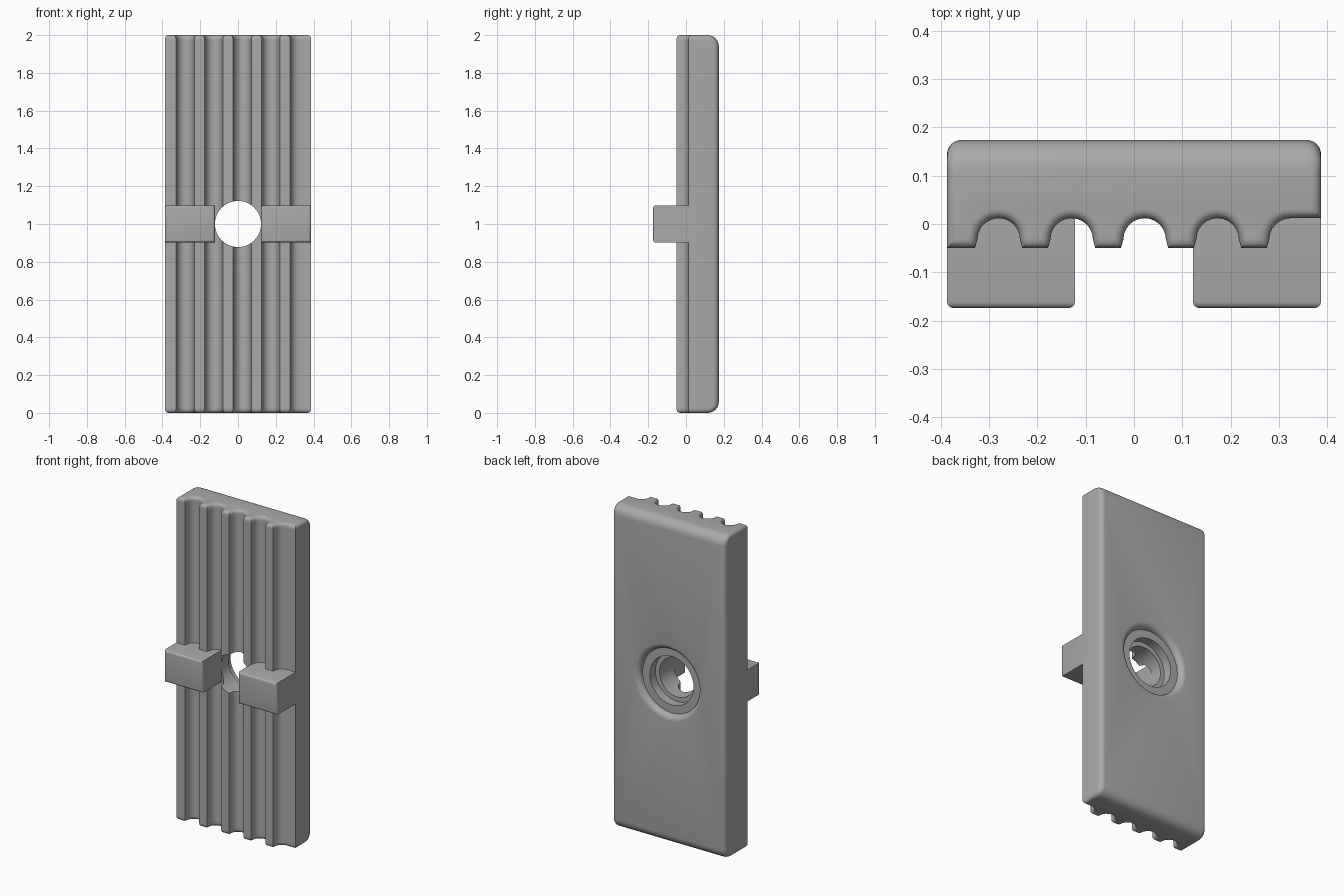
import bpy, bmesh
from math import sin, cos, pi, sqrt, radians
from mathutils import Vector

cube = bpy.data.objects.get("Cube")
if cube:
    bpy.data.objects.remove(cube, do_unlink=True)

W, BACK, FRONT, FLOOR = 0.387, 0.174, -0.05, 0.012
PITCH, GROOVE_R, HEIGHT = 0.151, 0.044, 2.0

grey = bpy.data.materials.new("Plain grey")
grey.use_nodes = True
colour = (0.4, 0.4, 0.4, 1)
grey.diffuse_color = colour
grey.node_tree.nodes["Principled BSDF"].inputs["Base Color"].default_value = colour


def make_object(name, bm):
    bmesh.ops.recalc_face_normals(bm, faces=bm.faces)
    mesh = bpy.data.meshes.new(name)
    bm.to_mesh(mesh)
    bm.free()
    mesh.materials.append(grey)
    obj = bpy.data.objects.new(name, mesh)
    bpy.context.collection.objects.link(obj)
    return obj


def smooth(obj):
    bpy.ops.object.select_all(action='DESELECT')
    obj.select_set(True)
    bpy.context.view_layer.objects.active = obj
    bpy.ops.object.shade_smooth_by_angle(angle=radians(35))


def loft(rings, closed=False):
    """Skin a list of equal point loops; cap the ends unless closed."""
    bm = bmesh.new()
    loops = [[bm.verts.new(p) for p in ring] for ring in rings]
    n = len(loops[0])
    pairs = list(zip(loops, loops[1:]))
    if closed:
        pairs.append((loops[-1], loops[0]))
    for a, b in pairs:
        for i in range(n):
            j = (i + 1) % n
            bm.faces.new((a[i], a[j], b[j], b[i]))
    if not closed:
        bm.faces.new(loops[0])
        bm.faces.new(loops[-1])
    return bm


# Plate cross-section, counter-clockwise: ridged front, rounded back corners
outline = [Vector((-W, FRONT))]
for g in range(5):
    c = -0.28 + g * PITCH
    last = g == 4
    outline.append(Vector((c - 0.049, FRONT)))
    for k in range(7 if last else 13):
        a = pi - pi * k / 12
        outline.append(Vector((c + GROOVE_R * cos(a),
                               FLOOR - GROOVE_R + GROOVE_R * sin(a))))
    if not last:
        outline.append(Vector((c + 0.049, FRONT)))
outline.append(Vector((W, FLOOR)))
CORNER = 0.03
for side, start in ((1, 0), (-1, pi / 2)):
    for k in range(7):
        a = start + pi / 2 * k / 6
        outline.append(Vector((side * (W - CORNER) + CORNER * cos(a),
                               BACK - CORNER + CORNER * sin(a))))


def edge_normal(p, q):
    d = (q - p).normalized()
    return Vector((d.y, -d.x))


normals = []
for i, p in enumerate(outline):
    n1 = edge_normal(outline[i - 1], p)
    n2 = edge_normal(p, outline[(i + 1) % len(outline)])
    normals.append((n1 + n2) / (1 + n1.dot(n2)))


def inset(radius, depth):
    return radius - sqrt(radius ** 2 - (radius - depth) ** 2) if depth < radius else 0


def layer(z):
    depth = min(z, HEIGHT - z)
    small, large = inset(0.02, depth), inset(0.06, depth)
    ring = []
    for p, n in zip(outline, normals):
        y = p.y - (large if p.y > 0.1 else n.y * small)
        ring.append((p.x - n.x * small, y, z))
    return ring


depths = [0, 0.001, 0.004, 0.008, 0.013, 0.02, 0.03, 0.044, 0.06]
levels = depths + [HEIGHT - d for d in reversed(depths)]
plate = make_object("ridged_plate", loft([layer(z) for z in levels]))

# Stepped bolt hole with a rounded rim at the back
section = [(0.122, -0.2), (0.122, 0.085), (0.15, 0.085), (0.15, 0.14)]
section += [(0.235 - 0.035 * cos(a), BACK - 0.035 + 0.035 * sin(a))
            for a in (pi / 2 * k / 6 for k in range(7))]
section.append((0.24, 0.25))
SEG = 64
rings = [[(r * cos(2 * pi * k / SEG), y, 1 + r * sin(2 * pi * k / SEG))
          for k in range(SEG)] for r, y in section]
cutter = make_object("hole_cutter", loft(rings))
cutter.hide_render = True
bpy.context.view_layer.objects.active = plate
cut = plate.modifiers.new("Bolt hole", 'BOOLEAN')
cut.object = cutter
cut.operation = 'DIFFERENCE'
cut.solver = 'EXACT'
bpy.ops.object.modifier_apply(modifier=cut.name)
bpy.data.objects.remove(cutter, do_unlink=True)
smooth(plate)

# Pair of locating lugs on the front, with softened front edges
LUG_IN, LUG_FRONT, LUG_H = 0.122, -0.174, 0.098
for name, side in (("left_lug", 1), ("right_lug", -1)):
    corners = [(side * LUG_IN, LUG_FRONT), (side * W, LUG_FRONT),
               (side * W, FLOOR + 0.002), (side * LUG_IN, FLOOR + 0.002)]
    bm = loft([[(x, y, 1 + s * LUG_H) for x, y in corners] for s in (-1, 1)])
    front = [e for e in bm.edges if all(v.co.y < LUG_FRONT + 0.001 for v in e.verts)]
    bmesh.ops.bevel(bm, geom=front, offset=0.014, segments=4, profile=0.5,
                    affect='EDGES')
    smooth(make_object(name, bm))
